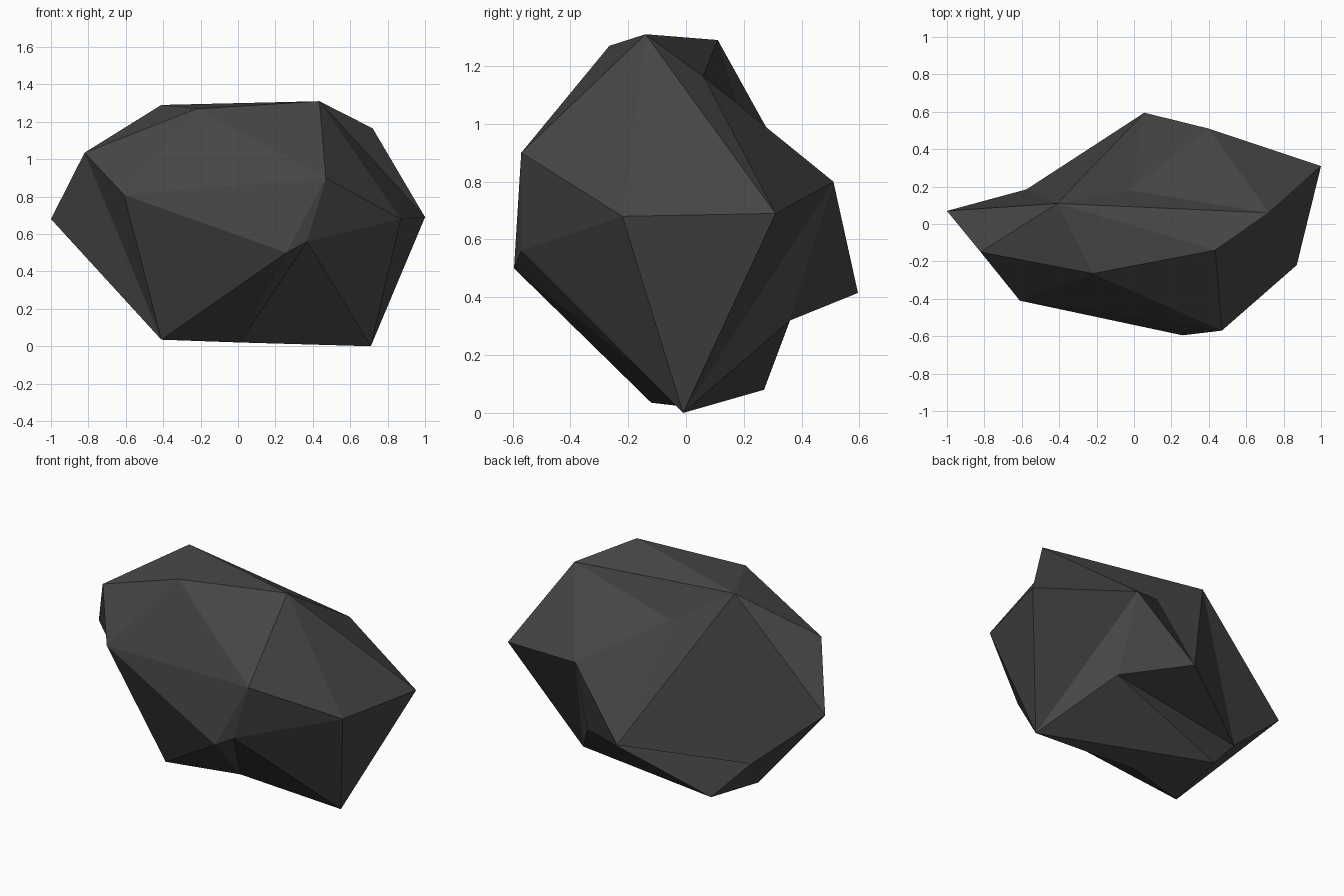
import bpy
import bmesh

cube = bpy.data.objects.get("Cube")
if cube:
    bpy.data.objects.remove(cube, do_unlink=True)

# Dark stone colour
stone = bpy.data.materials.new("dark stone")
stone.use_nodes = True
colour = (0.06, 0.06, 0.06, 1)
stone.diffuse_color = colour
bsdf = stone.node_tree.nodes["Principled BSDF"]
bsdf.inputs["Base Color"].default_value = colour
bsdf.inputs["Roughness"].default_value = 0.9

# Corners of the boulder, from the crown down to the foot
corners = dict(
    crown_front=(-.22, -.265, 1.27),
    crown_left=(.435, -.14, 1.31),
    crown_back=(-.41, .11, 1.29),
    shoulder_left=(.72, .06, 1.165),
    shoulder_right=(-.82, -.15, 1.035),
    back_dent=(-.02, .18, 1.05),
    brow_left=(.47, -.57, .9),
    brow_right=(-.61, -.41, .81),
    back_ledge=(.4, .51, .8),
    side_back=(1, .31, .69),
    side_front=(.87, -.22, .68),
    side_right=(-1, .07, .68),
    chin_left=(.37, -.57, .56),
    chin=(.26, -.595, .5),
    back_point=(.055, .595, .415),
    under_dent=(.42, .36, .32),
    back_right=(-.575, .185, .31),
    foot_back=(-.36, .27, .08),
    foot_right=(-.41, -.12, .035),
    foot_middle=(.01, .01, .02),
    foot_left=(.71, -.01, 0),
)

bm = bmesh.new()
verts = {name: bm.verts.new(co) for name, co in corners.items()}


def fan(hub, ring, closed=True):
    """Triangles from one hub corner to each pair of neighbours in its ring."""
    names = ring.split()
    pairs = list(zip(names, names[1:]))
    if closed:
        pairs.append((names[-1], names[0]))
    for a, b in pairs:
        bm.faces.new((verts[hub], verts[a], verts[b]))


# Facets around each peak and dent
fan("crown_front", "shoulder_right crown_back crown_left brow_left brow_right")
fan("foot_right", "side_right shoulder_right brow_right chin foot_middle foot_back back_right")
fan("chin_left", "brow_left chin foot_middle foot_left side_front")
fan("back_dent", "crown_back shoulder_left back_ledge back_point")
fan("under_dent", "back_ledge back_point back_right foot_back foot_left")
fan("side_back", "crown_left side_front foot_left back_ledge shoulder_left")
fan("crown_back", "back_point back_right side_right shoulder_right", closed=False)

# Single facets that close the gaps between the fans
fan("brow_right", "brow_left chin", closed=False)
fan("crown_left", "brow_left side_front", closed=False)
fan("foot_left", "foot_back foot_middle", closed=False)
fan("crown_back", "crown_left shoulder_left", closed=False)

bmesh.ops.recalc_face_normals(bm, faces=bm.faces[:])
mesh = bpy.data.meshes.new("boulder")
bm.to_mesh(mesh)
bm.free()
mesh.materials.append(stone)
boulder = bpy.data.objects.new("boulder", mesh)
bpy.context.collection.objects.link(boulder)
